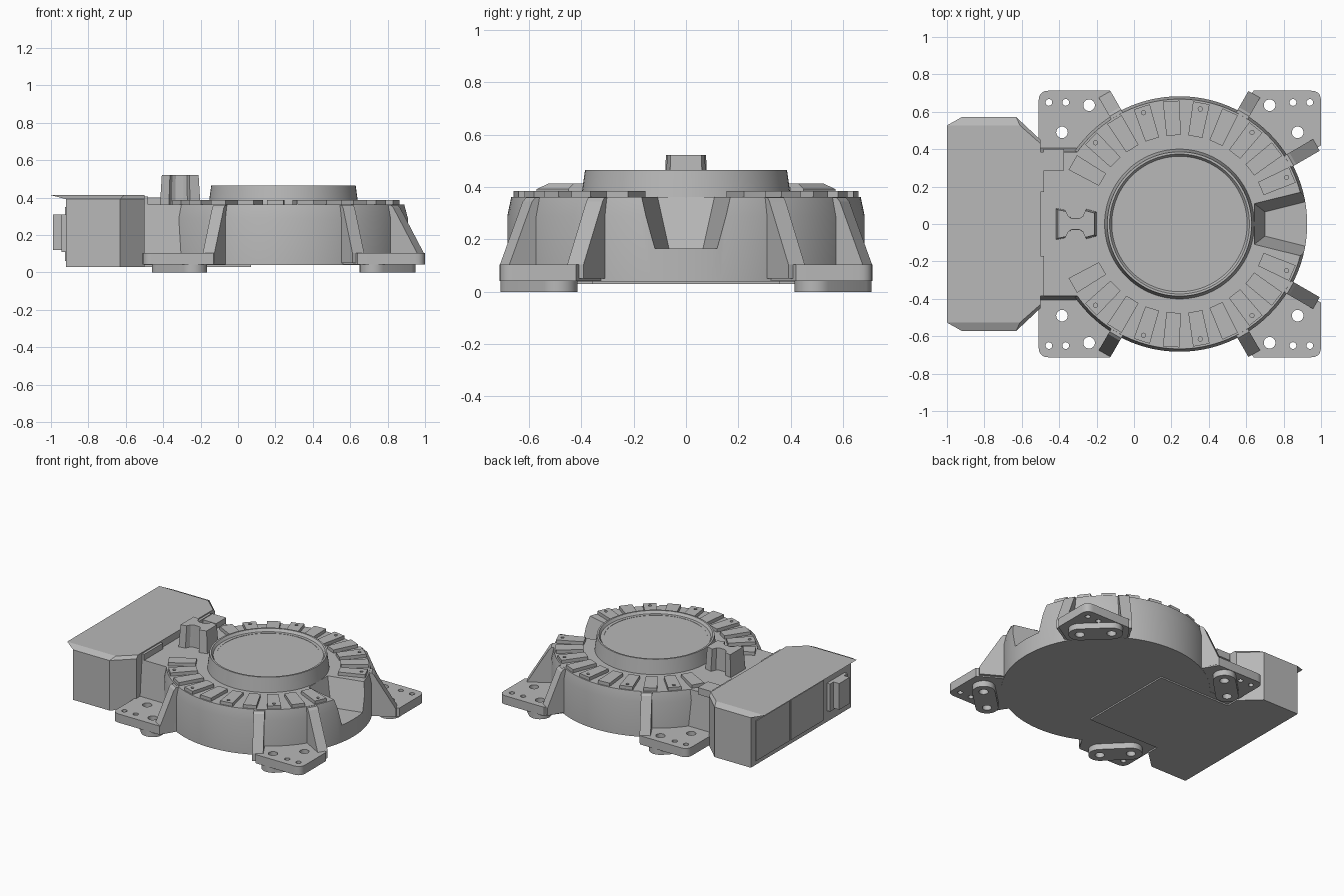
import bpy, bmesh, math
from mathutils import Matrix, Vector

if "Cube" in bpy.data.objects:
    bpy.data.objects.remove(bpy.data.objects["Cube"], do_unlink=True)

grey = bpy.data.materials.new("plain grey")
grey.use_nodes = True
grey.diffuse_color = (0.48, 0.48, 0.48, 1)
grey.node_tree.nodes["Principled BSDF"].inputs["Base Color"].default_value = grey.diffuse_color

CX = 0.243  # centre of the round drum


def finish(name, bm, smooth=False):
    bmesh.ops.recalc_face_normals(bm, faces=bm.faces)
    mesh = bpy.data.meshes.new(name)
    bm.to_mesh(mesh)
    bm.free()
    mesh.materials.append(grey)
    obj = bpy.data.objects.new(name, mesh)
    bpy.context.collection.objects.link(obj)
    if smooth:
        soften(obj)
    return obj


def soften(obj):
    bpy.ops.object.select_all(action='DESELECT')
    obj.select_set(True)
    bpy.context.view_layer.objects.active = obj
    bpy.ops.object.shade_smooth_by_angle(angle=math.radians(30))


def add_loft(bm, rings):
    """Skin a stack of equal-length closed rings and cap both ends."""
    loops = [[bm.verts.new(p) for p in ring] for ring in rings]
    n = len(loops[0])
    for a, b in zip(loops, loops[1:]):
        for i in range(n):
            bm.faces.new((a[i], a[(i + 1) % n], b[(i + 1) % n], b[i]))
    bm.faces.new(loops[0][::-1])
    bm.faces.new(loops[-1])


def flat(points, z):
    return [(x, y, z) for x, y in points]


def prism(name, points, z0, z1, top=None):
    bm = bmesh.new()
    add_loft(bm, [flat(points, z0), flat(top or points, z1)])
    return finish(name, bm)


def box(name, x0, x1, y0, y1, z0, z1):
    return prism(name, [(x0, y0), (x1, y0), (x1, y1), (x0, y1)], z0, z1)


def circle(x, y, r, n=24):
    return [(x + r * math.cos(math.tau * i / n), y + r * math.sin(math.tau * i / n)) for i in range(n)]


def turned(name, profile):
    bm = bmesh.new()
    add_loft(bm, [flat(circle(CX, 0, r, 96), z) for r, z in profile])
    return finish(name, bm, True)


def symmetric(half):
    """Mirror a half outline across y = 0."""
    return half + [(x, -y) for x, y in reversed(half)]


def cut(obj, cutter):
    mod = obj.modifiers.new("cut", 'BOOLEAN')
    mod.object, mod.operation, mod.solver = cutter, 'DIFFERENCE', 'EXACT'
    mesh = bpy.data.meshes.new_from_object(obj.evaluated_get(bpy.context.evaluated_depsgraph_get()))
    obj.modifiers.clear()
    obj.data = mesh
    bpy.data.objects.remove(cutter, do_unlink=True)


def drill(obj, holes, z0, z1):
    bm = bmesh.new()
    for x, y, r in holes:
        add_loft(bm, [flat(circle(x, y, r), z0), flat(circle(x, y, r), z1)])
    cut(obj, finish("drill", bm))


def rounded(points, corners, r, steps=5):
    """Round the listed corners of an outline."""
    out = []
    for i, p in enumerate(points):
        p = Vector(p)
        if i not in corners:
            out.append(tuple(p))
            continue
        a = p + (Vector(points[i - 1]) - p).normalized() * r
        b = p + (Vector(points[(i + 1) % len(points)]) - p).normalized() * r
        for k in range(steps + 1):
            t = k / steps
            out.append(tuple(a * (1 - t) ** 2 + p * 2 * t * (1 - t) + b * t * t))
    return out


# Drum with the sloped notch opposite the control box
drum = turned("drum", [(0.683, 0.04), (0.683, 0.29), (0.668, 0.362)])
cut(drum, prism("notch_cutter", symmetric([(0.7, 0.065), (1.0, 0.14)]), 0.165, 0.39,
                symmetric([(0.635, 0.115), (1.0, 0.205)])))
soften(drum)

# Central hub with a shallow dished top
turned("hub", [(0.402, 0.35), (0.386, 0.466), (0.374, 0.466), (0.362, 0.448), (0.34, 0.448), (0.34, 0.446)])

# Ring of raised pads, every other one with a small hole
bm = bmesh.new()
holes = []
for side in (1, -1):
    for i in range(10):
        a = side * math.radians(23.5 + 14.06 * i)
        rot = Matrix.Translation((CX, 0, 0)) @ Matrix.Rotation(a, 4, 'Z')
        outline = [(0.475, -0.038), (0.658, -0.045), (0.658, 0.045), (0.475, 0.038)]
        add_loft(bm, [[rot @ Vector(p) for p in flat(outline, z)] for z in (0.355, 0.386)])
        if i % 2 == 0:
            h = rot @ Vector((0.625, 0, 0))
            holes.append((h.x, h.y, 0.011))
pads = finish("rim_pads", bm)
drill(pads, holes, 0.365, 0.4)

# Neck joining the drum to the control box
prism("neck", symmetric([(-0.51, 0.412), (-0.1, 0.412)]), 0.04, 0.362,
      symmetric([(-0.51, 0.385), (-0.1, 0.385)]))
box("under_plate", -0.55, 0.07, -0.36, 0.36, 0.03, 0.05)
box("neck_block", -0.485, -0.375, 0.285, 0.4, 0.35, 0.4)
for s, side in ((1, "left"), (-1, "right")):
    box("lid_tab_" + side, -0.51, -0.482, min(s * 0.17, s * 0.385), max(s * 0.17, s * 0.385), 0.35, 0.405)

# Waisted post on the neck
half_post = [(-0.418, 0.085), (-0.37, 0.075), (-0.355, 0.045), (-0.335, 0.033),
             (-0.29, 0.033), (-0.27, 0.045), (-0.255, 0.08), (-0.2, 0.065)]
prism("post", symmetric(half_post), 0.35, 0.522,
      [(-0.31 + (x + 0.31) * 0.9, y * 0.9) for x, y in symmetric(half_post)])

# Control box, overhanging lid, side panels and connector
half_box = [(-0.92, 0.572), (-0.63, 0.572), (-0.5, 0.45)]
prism("control_box", symmetric(half_box), 0.03, 0.392)
prism("control_box_lid", symmetric(half_box), 0.392, 0.413,
      symmetric([(-1.0, 0.527), (-0.61, 0.527), (-0.5, 0.43)]))
for y in (-0.26, 0.14):
    box("side_panel", -0.926, -0.91, y, y + 0.38, 0.06, 0.35)
box("connector_base", -0.945, -0.91, -0.5, -0.3, 0.11, 0.31)
box("connector_plug", -0.99, -0.94, -0.46, -0.34, 0.12, 0.31)

# Four corner feet: plate, rubber pad and drilled holes
left_plate = rounded([(-0.51, 0.39), (-0.51, 0.713), (-0.13, 0.713), (0.0, 0.5), (-0.1, 0.39)], {1}, 0.055)
right_plate = rounded([(0.64, 0.713), (1.0, 0.713), (1.0, 0.42), (0.8, 0.3), (0.52, 0.55)], {1}, 0.055)
feet = {
    "rear": (left_plate, [(-0.24, 0.635), (-0.385, 0.49)], [(-0.455, 0.65), (-0.365, 0.65)]),
    "front": (right_plate, [(0.725, 0.635), (0.875, 0.49)], [(0.85, 0.65), (0.94, 0.65)]),
}
for end, (plate, bolts, pins) in feet.items():
    for s, side in ((1, "left"), (-1, "right")):
        tag = end + "_" + side
        foot = prism("foot_plate_" + tag, [(x, s * y) for x, y in plate], 0.042, 0.105)
        big = [(x, s * y, 0.031) for x, y in bolts]
        drill(foot, big + [(x, s * y, 0.018) for x, y in pins], 0.0, 0.2)
        # capsule: a half circle around each bolt
        (ax, ay), (bx, by) = [(x, s * y) for x, y in bolts]
        start = math.atan2(by - ay, bx - ax) + math.pi / 2
        caps = []
        for x, y, a0 in ((ax, ay, start), (bx, by, start + math.pi)):
            caps += [(x + 0.075 * math.cos(a0 + math.pi * k / 12),
                      y + 0.075 * math.sin(a0 + math.pi * k / 12)) for k in range(13)]
        pad = prism("foot_pad_" + tag, caps, 0.0, 0.042)
        drill(pad, big, -0.05, 0.1)
        soften(foot)
        soften(pad)

# Sloping ribs bracing the feet against the drum
for deg, reach in ((30, 0.845), (60, 0.8), (120, 0.8)):
    for s, side in ((1, "left"), (-1, "right")):
        rot = Matrix.Translation((CX, 0, 0)) @ Matrix.Rotation(s * math.radians(deg), 4, 'Z')
        profile = [(0.6, 0.05), (reach, 0.05), (reach, 0.105), (0.7, 0.345), (0.685, 0.36), (0.6, 0.36)]
        bm = bmesh.new()
        add_loft(bm, [[rot @ Vector((r, w, z)) for r, z in profile] for w in (-0.036, 0.036)])
        finish("rib_%d_%s" % (deg, side), bm)
